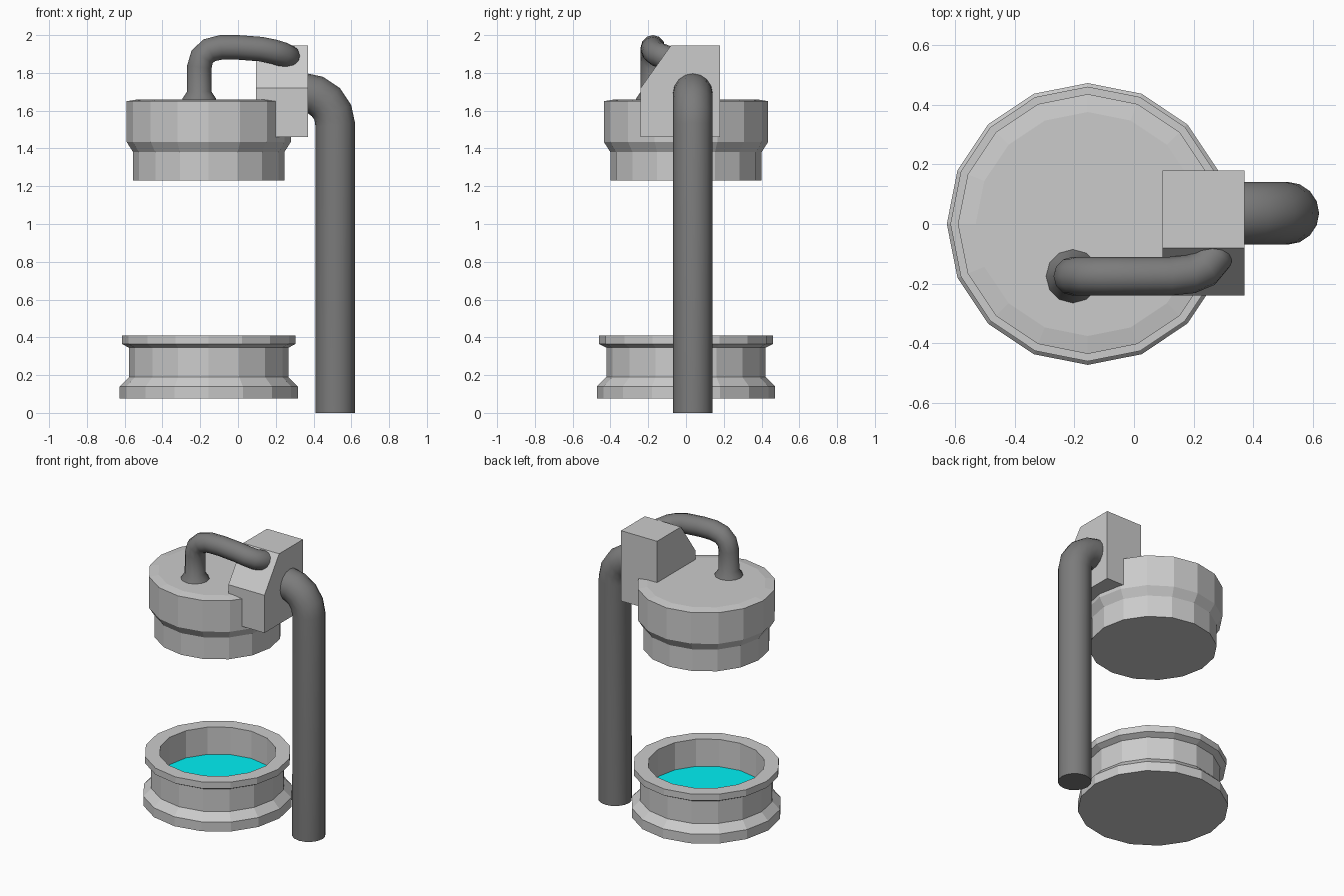
import bpy, bmesh, math

if "Cube" in bpy.data.objects:
    bpy.data.objects.remove(bpy.data.objects["Cube"])

SIDES = 16
CX = -0.155  # shared axis of basin and head


def material(name, rgb):
    m = bpy.data.materials.new(name)
    m.diffuse_color = (*rgb, 1)
    m.use_nodes = True
    m.node_tree.nodes["Principled BSDF"].inputs["Base Color"].default_value = m.diffuse_color
    return m


dark = material("dark_metal", (0.2, 0.2, 0.2))
cyan = material("water_cyan", (0.0, 0.87, 0.9))


def mesh_object(name, bm, mat=None):
    bmesh.ops.recalc_face_normals(bm, faces=bm.faces)
    me = bpy.data.meshes.new(name)
    bm.to_mesh(me)
    bm.free()
    ob = bpy.data.objects.new(name, me)
    bpy.context.collection.objects.link(ob)
    if mat:
        me.materials.append(mat)
    return ob


def lathe(name, profile, mat=None):
    """Closed solid from (radius, z) rings, capped at both ends."""
    bm = bmesh.new()
    rings = [[bm.verts.new((CX + r * math.cos(2 * math.pi * i / SIDES),
                            r * math.sin(2 * math.pi * i / SIDES), z))
              for i in range(SIDES)] for r, z in profile]
    for a, b in zip(rings, rings[1:]):
        for i in range(SIDES):
            j = (i + 1) % SIDES
            bm.faces.new((a[i], a[j], b[j], b[i]))
    bm.faces.new(rings[0])
    bm.faces.new(rings[-1])
    return mesh_object(name, bm, mat)


def pipe(name, radius, resolution, points):
    """Round tube along (x, y, z, radius factor) points."""
    cu = bpy.data.curves.new(name, 'CURVE')
    cu.dimensions = '3D'
    cu.bevel_depth = radius
    cu.bevel_resolution = resolution
    cu.use_fill_caps = True
    sp = cu.splines.new('POLY')
    sp.points.add(len(points) - 1)
    for p, (x, y, z, f) in zip(sp.points, points):
        p.co = (x, y, z, 1)
        p.radius = f
    cu.materials.append(dark)
    ob = bpy.data.objects.new(name, cu)
    bpy.context.collection.objects.link(ob)
    bpy.ops.object.select_all(action='DESELECT')
    bpy.context.view_layer.objects.active = ob
    ob.select_set(True)
    bpy.ops.object.convert(target='MESH')
    bpy.ops.object.shade_smooth_by_angle(angle=math.radians(35))
    return bpy.context.object


# Basin with flared foot, rim and hollow
lathe("basin", [(0.472, 0.075), (0.472, 0.14), (0.422, 0.19), (0.422, 0.345),
                (0.46, 0.365), (0.46, 0.41), (0.367, 0.41), (0.367, 0.215)])

# Water surface inside the basin
lathe("water", [(0.367, 0.217), (0.367, 0.222)], cyan)

# Upper head with stepped lower section and slightly domed top
lathe("head", [(0.40, 1.23), (0.40, 1.38), (0.435, 1.435), (0.435, 1.65),
               (0.375, 1.66)])

# Bracket block with sloped front
bm = bmesh.new()
side = [(-0.24, 1.46), (0.18, 1.46), (0.18, 1.945), (-0.08, 1.945), (-0.24, 1.72)]
face = bm.faces.new([bm.verts.new((0.095, y, z)) for y, z in side])
ext = bmesh.ops.extrude_face_region(bm, geom=[face], use_keep_orig=True)
bmesh.ops.translate(bm, vec=(0.275, 0, 0),
                    verts=[g for g in ext["geom"] if isinstance(g, bmesh.types.BMVert)])
mesh_object("bracket", bm)

# Support post: vertical with a quarter-circle elbow into the bracket
R = 0.17
elbow = [(0.345 + R * math.cos(a), 0.036, 1.525 + R * math.sin(a), 1)
         for a in (math.radians(90 * i / 4) for i in range(5))]
pipe("support_post", 0.105, 6,
     [(0.515, 0.036, 0, 1)] + elbow + [(0.30, 0.036, 1.695, 1)])

# Feed pipe from the head top, flared at its foot, into the sloped face
y = -0.175
pipe("feed_pipe", 0.065, 4, [
    (-0.205, y, 1.65, 1.42), (-0.205, y, 1.665, 1.36), (-0.205, y, 1.70, 1),
    (-0.205, y, 1.83, 1), (-0.19, y, 1.885, 1), (-0.152, y, 1.92, 1),
    (-0.09, y, 1.935, 1), (0.0, y, 1.935, 1), (0.12, y, 1.926, 1),
    (0.19, -0.168, 1.912, 1), (0.235, -0.15, 1.898, 1),
    (0.265, -0.115, 1.885, 1), (0.27, -0.06, 1.86, 1)])
